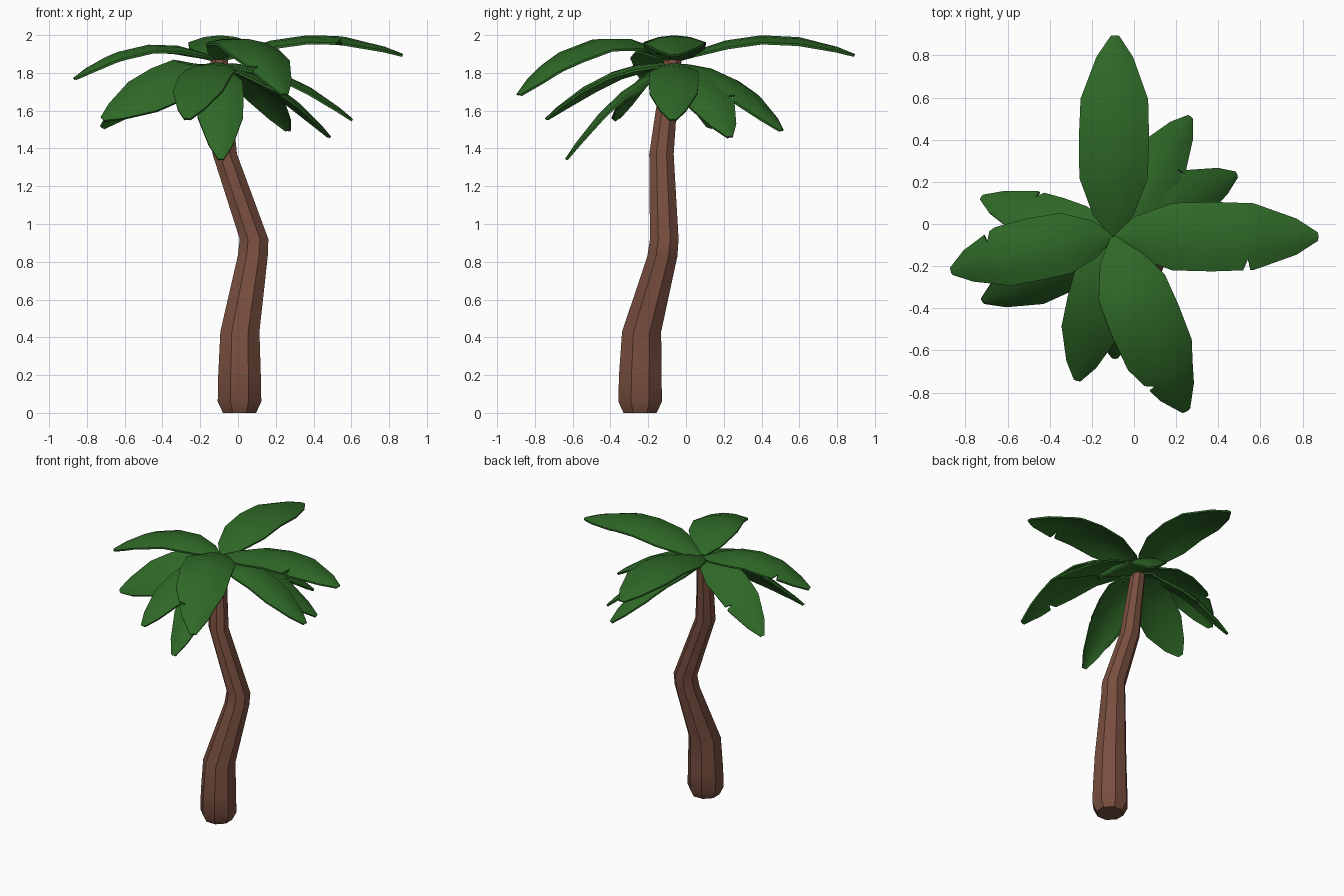
import bpy, bmesh, math
from mathutils import Vector

if "Cube" in bpy.data.objects:
    bpy.data.objects.remove(bpy.data.objects["Cube"])


def material(name, rgb):
    m = bpy.data.materials.new(name)
    m.diffuse_color = (*rgb, 1)
    m.use_nodes = True
    m.node_tree.nodes["Principled BSDF"].inputs["Base Color"].default_value = m.diffuse_color
    return m


BARK = material("bark brown", (0.19, 0.078, 0.05))
LEAF = material("leaf green", (0.028, 0.14, 0.02))


def loft(name, rings, mat, angle):
    """Closed skin through a list of equal-sized rings."""
    bm = bmesh.new()
    loops = [[bm.verts.new(p) for p in r] for r in rings]
    n = len(loops[0])
    for a, b in zip(loops, loops[1:]):
        for i in range(n):
            j = (i + 1) % n
            bm.faces.new((a[i], a[j], b[j], b[i]))
    bm.faces.new(loops[0])
    bm.faces.new(loops[-1])
    bmesh.ops.recalc_face_normals(bm, faces=bm.faces)
    me = bpy.data.meshes.new(name)
    bm.to_mesh(me)
    bm.free()
    me.materials.append(mat)
    ob = bpy.data.objects.new(name, me)
    bpy.context.collection.objects.link(ob)
    bpy.ops.object.select_all(action='DESELECT')
    ob.select_set(True)
    bpy.context.view_layer.objects.active = ob
    bpy.ops.object.shade_smooth_by_angle(angle=math.radians(angle))
    return ob


# Trunk: bent, tapering eight-sided stem (x, y, z, radius)
STEM = [(0.008, -0.243, 0.0, 0.095), (0.008, -0.243, 0.06, 0.125),
        (0.008, -0.242, 0.2, 0.122), (0.01, -0.235, 0.43, 0.112),
        (0.078, -0.125, 0.83, 0.086), (0.085, -0.115, 0.92, 0.082),
        (-0.07, -0.13, 1.37, 0.07), (-0.085, -0.105, 1.6, 0.06),
        (-0.1, -0.07, 1.87, 0.05)]
loft("trunk", [[(x + r * math.cos(a), y + r * math.sin(a), z)
                for a in (math.tau * (i + 0.5) / 8 for i in range(8))]
               for x, y, z, r in STEM], BARK, 35)

# Leaf half-width along its length (t, fraction of full half-width)
OUTLINE = [(0, 0.08), (0.1, 0.58), (0.28, 0.97), (0.48, 1.0),
           (0.69, 0.96), (0.9, 0.52), (1, 0.12)]


def width_at(t):
    for (t0, w0), (t1, w1) in zip(OUTLINE, OUTLINE[1:]):
        if t <= t1:
            return w0 + (w1 - w0) * (t - t0) / (t1 - t0)


def leaf(name, root_z, tip, half, lift, bend=0, roll=0, notch=0, notch_t=0.66):
    """Arched blade from the crown to tip; notch = side of a small tear."""
    root, tip = Vector((-0.1, -0.06, root_z)), Vector(tip)
    flat = (tip - root).cross(Vector((0, 0, 1))).normalized()

    def spine(t):
        arch = 4 * t * (1 - t)
        return root.lerp(tip, t) + Vector((0, 0, lift * arch)) + flat * bend * arch

    stations = {t: 0 for t, _ in OUTLINE}
    if notch:
        stations.update({notch_t - 0.022: 0, notch_t: 1, notch_t + 0.015: 0})
    rings = []
    for t in sorted(stations):
        tangent = (spine(t + 0.01) - spine(t - 0.01)).normalized()
        side = tangent.cross(Vector((0, 0, 1))).normalized()
        up = side.cross(tangent)
        # roll builds up away from the crown
        r = math.radians(roll) * min(1, t * 4)
        side, up = (side * math.cos(r) - up * math.sin(r),
                    up * math.cos(r) + side * math.sin(r))
        w = half * width_at(t)
        top = []
        for u in (-1, -0.5, 0, 0.5, 1):
            s = u * (0.66 if stations[t] and u == notch else 1)
            top.append(spine(t) + side * w * s - up * 0.22 * w * s * s)
        rings.append(top + [p - up * 0.012 for p in reversed(top)])
    loft(name, rings, LEAF, 30)


# Upper tier of leaves
leaf("upper_leaf_back", 1.87, (-0.09, 0.895, 1.9), 0.167, 0.115)
leaf("upper_leaf_right", 1.87, (0.875, -0.06, 1.9), 0.165, 0.115, notch=1)
leaf("upper_leaf_front", 1.88, (0.25, -0.89, 1.69), 0.175, 0.19,
     bend=0.01, roll=-5, notch=1, notch_t=0.82)
leaf("upper_leaf_left", 1.87, (-0.87, -0.225, 1.775), 0.15, 0.125,
     bend=0.02, notch=1, notch_t=0.75)

# Lower tier of drooping leaves
leaf("lower_leaf_right", 1.85, (0.61, -0.07, 1.555), 0.132, 0.085)
leaf("lower_leaf_right_back", 1.84, (0.49, 0.235, 1.465), 0.13, 0.085, roll=10)
leaf("lower_leaf_back", 1.85, (0.27, 0.51, 1.5), 0.13, 0.09, roll=5, notch=1)
leaf("lower_leaf_left_back", 1.84, (-0.725, 0.13, 1.515), 0.125, 0.1,
     bend=0.01, roll=28, notch=1)
leaf("lower_leaf_left_front", 1.84, (-0.72, -0.37, 1.56), 0.145, 0.06,
     bend=-0.05, roll=-38)
leaf("lower_leaf_front_left", 1.85, (-0.27, -0.745, 1.56), 0.14, 0.095)
leaf("lower_leaf_front", 1.83, (-0.09, -0.64, 1.345), 0.125, 0.105)
